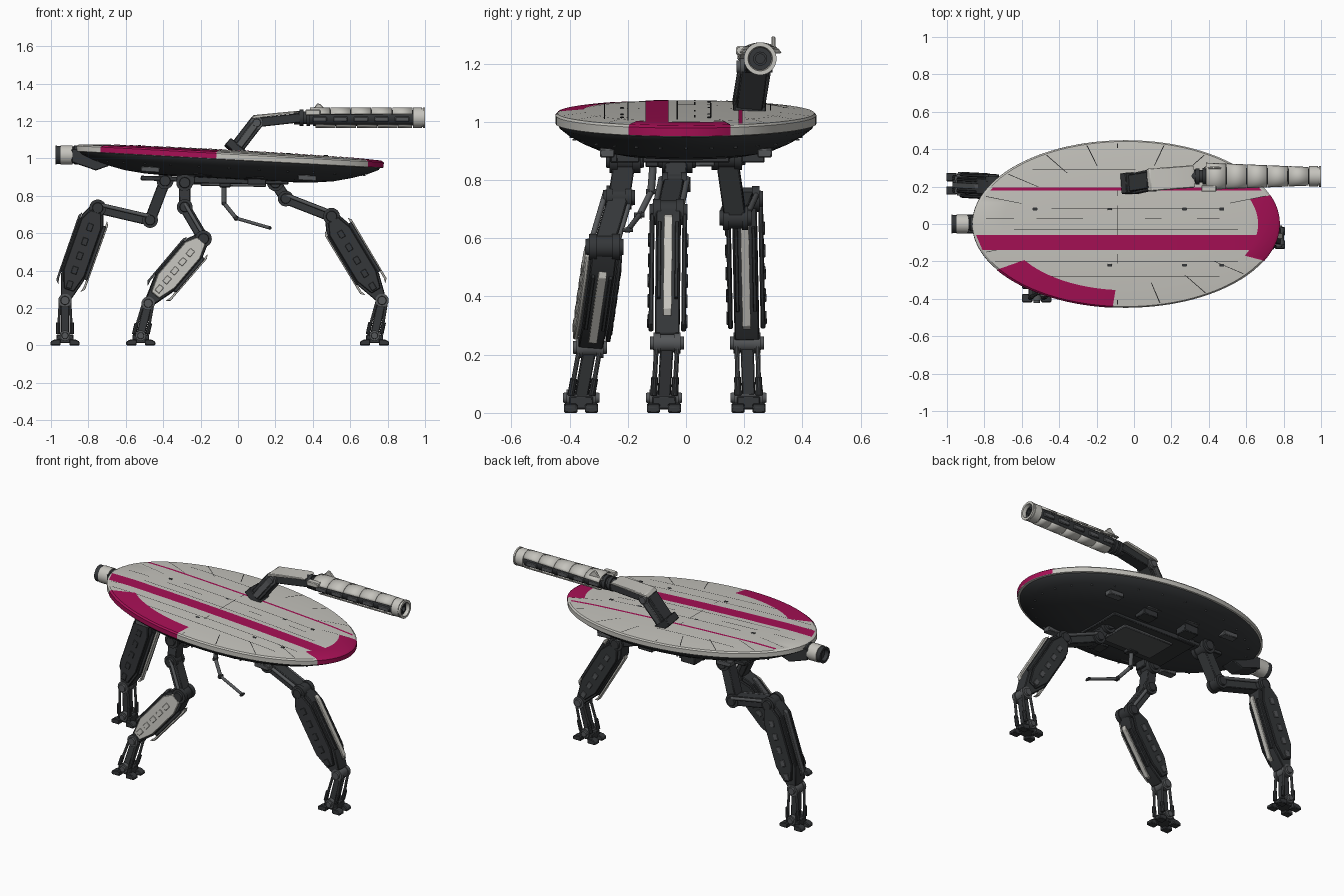
import bpy, bmesh
from math import sin, cos, pi, radians, sqrt
from mathutils import Vector as V, Matrix

if "Cube" in bpy.data.objects:
    bpy.data.objects.remove(bpy.data.objects["Cube"])

def material(name, c):
    m = bpy.data.materials.new(name)
    m.diffuse_color = (*c, 1)
    m.use_nodes = True
    m.node_tree.nodes["Principled BSDF"].inputs["Base Color"].default_value = m.diffuse_color
    return m

LIGHT = material("light_plating", (.56, .55, .51))
DARK = material("dark_metal", (.035, .038, .041))
METAL = material("joint_metal", (.09, .095, .1))
BLACK = material("seam", (.02, .02, .02))
PINK = material("stripe_pink", (.38, .005, .09))
A, B = .822, .448                                   # saucer half axes
DISC = Matrix.Translation((-.043, 0, 1.03)) @ Matrix.Rotation(radians(3.1), 4, 'Y')

def finish(name, bm, mat, matrix=None, bevel=0):
    bmesh.ops.remove_doubles(bm, verts=bm.verts, dist=1e-5)
    bmesh.ops.recalc_face_normals(bm, faces=bm.faces)
    me = bpy.data.meshes.new(name)
    bm.to_mesh(me)
    bm.free()
    me.materials.append(mat)
    ob = bpy.data.objects.new(name, me)
    bpy.context.collection.objects.link(ob)
    if matrix:
        ob.matrix_world = matrix
    if bevel:
        b = ob.modifiers.new("bevel", 'BEVEL')
        b.width, b.segments = bevel, 1
    return ob

def skin(name, rows, mat, closed=False, matrix=None):
    """Quad surface through rows of points."""
    bm = bmesh.new()
    vs = [[bm.verts.new(p) for p in r] for r in rows]
    n = len(rows[0])
    for a, b in zip(vs, vs[1:]):
        for i in range(n if closed else n - 1):
            j = (i + 1) % n
            bm.faces.new((a[i], a[j], b[j], b[i]))
    return finish(name, bm, mat, matrix)

def frame(p, q):
    d = (q - p).normalized()
    ref = V((0, 1, 0)) if abs(d.y) < .9 else V((1, 0, 0))
    s = (ref - d * ref.dot(d)).normalized()
    return d, s, d.cross(s)

def turned(name, p, q, prof, mat, n=24):
    """Lathe (distance, radius) profile along the axis p-q."""
    p, q = V(p), V(q)
    d, s, f = frame(p, q)
    return skin(name, [[p + d * t + (s * cos(2*pi*i/n) + f * sin(2*pi*i/n)) * r for i in range(n)]
                       for t, r in prof], mat, True)

def rod(name, p, q, r, mat, n=20):
    L, c = (V(q) - V(p)).length, r * .15
    return turned(name, p, q, [(0, 0), (0, r - c), (c, r), (L - c, r), (L, r - c), (L, 0)], mat, n)

def pin(name, c, half, r, mat):
    """Joint: drum across y with a smaller cap at both ends."""
    c, y = V(c), V((0, half, 0))
    turned(name, c - y, c + y, [(0, 0), (0, r*.6), (.012, r*.65), (.012, r), (half*.6, r), (half*.6, r*.88),
           (half*1.4, r*.88), (half*1.4, r), (2*half-.012, r), (2*half-.012, r*.65), (2*half, r*.6), (2*half, 0)], mat)

def plate(name, p, q, outline, thick, mat, off=0, bevel=.004):
    """Outline (along, across) in the plane of p-q, extruded sideways."""
    p, q = V(p), V(q)
    d, s, f = frame(p, q)
    bm = bmesh.new()
    lo, hi = [[bm.verts.new(p + d*t + f*w + s*(off + k*thick/2)) for t, w in outline] for k in (-1, 1)]
    bm.faces.new(lo)
    bm.faces.new(hi[::-1])
    for i in range(len(lo)):
        j = (i + 1) % len(lo)
        bm.faces.new((lo[i], hi[i], hi[j], lo[j]))
    return finish(name, bm, mat, bevel=bevel)

def bar(name, p, q, w, thick, mat, off=0, shift=0):
    L = (V(q) - V(p)).length
    return plate(name, p, q, [(0, shift-w/2), (L, shift-w/2), (L, shift+w/2), (0, shift+w/2)], thick, mat, off)

# --- saucer ---
DECK = [(0, .015), (.4, .013), (.8, .008), (.985, 0), (1, -.008), (1, -.036), (.97, -.04)]
BOWL = [(.985, -.036), (.97, -.05), (.9, -.075), (.8, -.1), (.68, -.123), (.55, -.135), (.4, -.14), (0, -.14)]

def topz(r):
    for (r0, z0), (r1, z1) in zip(DECK, DECK[1:4]):
        if r <= r1:
            return z0 + (z1 - z0) * (r - r0) / (r1 - r0)
    return 0

def lathe(name, prof, mat, a0=0, a1=360, n=96):
    full = a1 - a0 == 360
    ang = [radians(a0 + (a1 - a0) * i / n) for i in range(n if full else n + 1)]
    return skin(name, [[(A*r*cos(a), B*r*sin(a), z) for a in ang] for r, z in prof], mat, full, DISC)

def strip(name, y0, y1, x0, x1, mat, h, edge=.985, n=32):
    rows = []
    for y in (y0, y1):
        X = A * sqrt(edge**2 - (y/B)**2)
        lo, hi = max(x0, -X), min(x1, X)
        xs = [lo + (hi - lo) * i / n for i in range(n + 1)]
        rows.append([(x, y, topz(sqrt((x/A)**2 + (y/B)**2)) + h) for x in xs])
    return skin(name, rows, mat, False, DISC)

lathe("saucer_deck", DECK, LIGHT)
lathe("saucer_bowl", BOWL, DARK)
def arc(name, a0, a1, rin):
    lathe(name, [(rin, topz(rin) + .002), (.985, .002), (1.003, -.007), (1.003, -.035)], PINK, a0, a1, 24)
arc("front_rim_marking", -26, 20, .86)
arc("side_rim_marking", 213, 265, .79)
strip("wide_stripe", -.14, -.06, -2, .72, PINK, .002)
strip("thin_stripe", .18, .194, -2, 2, PINK, .002, .97)
for y, x0, x1 in ((.03, -.48, -.23), (.03, .1, .19), (.03, .38, .5), (.03, -.75, -.6), (.085, -.4, .5),
                  (-.28, -.55, .5), (.29, -.5, .05), (-.2, -.7, .6), (-.03, -.6, .6)):
    strip("deck_seam", y - .0018, y + .0018, x0, x1, BLACK, .0012)
for y0, y1 in ((.15, .43), (-.06, .1), (-.43, -.16)):
    strip("deck_cross_seam", y0, y1, -.047, -.043, BLACK, .0012, n=1)
for a in (20, 38, 58, 75, 105, 122, 142, 160, 200, 283, 302, 322, 340):
    lathe("radial_seam", [(r, topz(r) + .0012) for r in (.72, .8, .97)], BLACK, a, a + .4, 1)
for x, y in ((-.5, .08), (-.1, .08), (.3, .08), (.5, .08), (.3, -.22), (-.1, -.22), (.5, -.22)):
    bar("deck_hatch", (x, y, topz(.4)), (x + .025, y, topz(.4)), .004, .014, DARK).matrix_world = DISC
for k in range(28):                                  # rim fasteners under the bowl edge
    a = 2*pi*k/28
    c = DISC @ V((A*.88*cos(a), B*.88*sin(a), -.08))
    rod("rim_fastener", c, c + V((.0, .0, -.006)), .006, METAL, 8)
for sy in (-1, 1):                                   # vents in the bowl
    for x in (-.42, -.14, .14, .42):
        bar("bowl_vent", (x - .05, sy*.27, -.112), (x + .05, sy*.27, -.112), .03, .05, METAL).matrix_world = DISC

# --- rear thruster ---
turned("thruster", (-.85, 0, 1.018), (-1, 0, 1.018), [(0, 0), (0, .05), (.025, .05), (.03, .045), (.1, .045)], DARK, 32)
turned("thruster_band", (-.885, 0, 1.018), (-1, 0, 1.018), [(0, .044), (0, .052), (.065, .052), (.065, .044)], LIGHT, 32)
turned("thruster_nozzle", (-.95, 0, 1.018), (-1, 0, 1.018), [(0, .048), (.027, .05), (.027, .036), (.005, .03), (.005, 0)], DARK, 32)
plate("thruster_mount", (-.89, 0, 1.02), (0, 0, 1.02), [(0, -.04), (.13, -.085), (.2, -.06), (.2, .03), (0, .03)], .1, DARK)

# --- belly chassis ---
bar("chassis_plate", (-.32, 0, .893), (.27, 0, .885), .05, .3, DARK)
bar("chassis_keel", (-.2, 0, .868), (.15, 0, .862), .03, .2, METAL)
bar("rear_beam", (-.52, .12, .895), (-.2, .12, .885), .025, .07, DARK)
for x, y in ((-.28, -.22), (.1, -.2), (.1, .23), (-.2, .23)):
    bar("chassis_block", (x - .05, y, .885), (x + .05, y, .885), .05, .08, DARK)

# --- three legs: hip, elbow, knee, ankle, foot centre ---
LEGS = {
    "rear_leg": [(-.39, .14, .88), (-.47, .17, .67), (-.75, .2, .735), (-.925, .21, .24), (-.925, .215, .04)],
    "side_leg": [(-.285, -.21, .87), (-.285, -.23, .74), (-.185, -.28, .57), (-.48, -.33, .225), (-.52, -.36, .04)],
    "front_leg": [(.2, -.03, .87), (.255, -.04, .785), (.5, -.06, .69), (.77, -.065, .24), (.73, -.075, .04)]}
for leg, pts in LEGS.items():
    hip, elbow, knee, ankle, foot = map(V, pts)
    pin(leg + "_hip", hip, .065, .045, DARK)
    pin(leg + "_elbow", elbow, .055, .042, DARK)
    pin(leg + "_knee", knee, .065, .045, DARK)
    pin(leg + "_ankle", ankle, .058, .036, METAL)
    bar(leg + "_hip_link", hip, elbow, .06, .075, DARK)
    bar(leg + "_thigh", elbow, knee, .06, .07, DARK)
    for s in (-1, 1):
        o = V((0, s*.045, .02))
        rod(leg + "_thigh_piston", elbow + o, knee + o, .01, METAL, 12)
    # shin: core, side armour, edge armour, ribs
    L = (ankle - knee).length
    shape = [(-.01, -.035), (.06, -.068), (L - .13, -.068), (L - .02, -.03), (L - .02, .03),
             (L - .13, .06), (.08, .06), (-.01, .03)]
    plate(leg + "_shin", knee, ankle, shape, .085, DARK)
    armour = [(t * .86 + .03, w * .92) for t, w in shape]
    outer = LIGHT if leg == "side_leg" else DARK
    plate(leg + "_outer_armour", knee, ankle, armour, .016, outer, -.056)
    plate(leg + "_inner_armour", knee, ankle, armour, .016, DARK, .056)
    for i in range(5):
        t = .09 + i * (L - .2) / 4
        for o in (-.066, .066):
            plate(leg + "_armour_rib", knee, ankle, [(t, -.02), (t+.04, -.02), (t+.04, .01), (t, .01)], .006,
                  outer if o < 0 else METAL, o, .002)
    edges = [(1, LIGHT), (-1, LIGHT if leg == "front_leg" else METAL)]
    for s, m in edges:
        e = [(.05, s*.07), (L - .1, s*.07), (L - .07, s*.062), (L - .09, s*.082), (.07, s*.084)]
        plate(leg + "_edge_armour", knee, ankle, e, .03, m, bevel=.002)
        for o in (-.03, .03):
            plate(leg + "_edge_rail", knee, ankle, [(.08, s*.058), (L-.14, s*.058), (L-.14, s*.076), (.08, s*.076)],
                  .012, DARK, o, .002)
    # lower strut and foot
    top = foot + V((0, 0, .02))
    bar(leg + "_strut", ankle, top, .045, .045, DARK)
    for sx in (-1, 1):
        for sy in (-1, 1):
            o, u = V((sx*.026, sy*.036, 0)), V((sx*.036, sy*.036, 0))
            rod(leg + "_strut_rod", ankle + o, top + u, .008, METAL, 10)
            rod(leg + "_rod_sleeve", top + u, top + u + (ankle - top) * .35, .012, DARK, 10)
            c = foot + V((sx*.048, sy*.036, 0))
            plate(leg + "_toe", (c.x, c.y, 0), (c.x + sx, c.y, 0),
                  [(-.025, 0), (.03, 0), (.03, .02*-sx*-1), (.012, .03*sx), (-.025, .034*sx)], .045, DARK)
    bar(leg + "_foot_block", foot - V((.045, 0, .005)), foot + V((.045, 0, -.005)), .045, .08, DARK)
    pin(leg + "_foot_joint", foot + V((0, 0, .012)), .062, .028, METAL)

# --- small belly manipulator ---
arm = [(-.075, -.11, .89), (-.075, -.12, .76), (-.01, -.16, .68), (.17, -.2, .628)]
for i, (p, q) in enumerate(zip(arm, arm[1:])):
    rod("manipulator_segment", p, q, .013 - i*.002, METAL, 12)
    pin("manipulator_joint", q, .018, .014 if i < 2 else .01, DARK)
bar("manipulator_mount", (-.1, -.11, .865), (-.04, -.11, .865), .04, .06, DARK)

# --- cannon on its arm ---
GY, GZ = .255, 1.217
bar("cannon_base", (-.03, .215, 1.035), (.0, .22, 1.07), .11, .11, DARK)
bar("cannon_arm", (-.02, .215, 1.04), (.1, .235, 1.195), .075, .09, DARK)
for o in (-.05, .05):
    bar("cannon_arm_rail", (0, .215, 1.06), (.09, .235, 1.18), .04, .012, METAL, o)
pin("cannon_elbow", (.1, .235, 1.19), .062, .034, METAL)
bar("cannon_forearm", (.09, .235, 1.19), (.33, GY, 1.217), .05, .075, DARK)
plate("forearm_cover", (.07, .235, 1.2), (.33, GY, 1.225), [(0, .012), (.02, .03), (.24, .03), (.26, .02)], .12, LIGHT)
turned("cannon_collar", (.3, GY, GZ), (1, GY, GZ), [(0, 0), (0, .035), (.03, .035), (.03, .043), (.05, .043), (.05, .034),
       (.065, .034), (.065, .045), (.085, .045), (.085, .036), (.12, .036), (.12, 0)], DARK, 32)
turned("cannon_barrel", (.4, GY, GZ), (1, GY, GZ), [(0, 0), (0, .045), (.54, .042), (.54, 0)], DARK, 32)
turned("muzzle", (.935, GY, GZ), (1, GY, GZ), [(0, .03), (0, .054), (.048, .054), (.048, .05), (.055, .05), (.055, .056),
       (.065, .056), (.065, .042), (.04, .038)], LIGHT, 40)
turned("muzzle_bore", (.95, GY, GZ), (1, GY, GZ), [(0, .045), (.028, .04), (.028, .024), (.038, .024), (.038, .016), (.01, .016), (.01, 0)], DARK, 32)

def shroud(name, x0, x1, w0, w1, h, a0, a1):
    rows = [[(x, GY + w*cos(radians(a0 + (a1-a0)*i/10)), GZ + h*sin(radians(a0 + (a1-a0)*i/10))) for i in range(11)]
            for x, w in ((x0, w0), (x1, w1))]
    s = skin(name, rows, LIGHT).modifiers.new("thickness", 'SOLIDIFY')
    s.thickness, s.offset = .006, 0

for i in range(5):                                   # segmented upper and lower shrouds
    x, w = .385 + i*.11, .076 - i*.005
    shroud("upper_shroud", x, x + .107, w, w - .005, .053, 22, 158)
    shroud("lower_shroud", x + .03, min(x + .137, .93), .054, .054, .053, 225, 315)
    for s in (-1, 1):
        bar("barrel_slot_frame", (x + .015, GY + s*.045, GZ - .008), (x + .09, GY + s*.045, GZ - .008), .028, .012, METAL)
plate("sight_fin", (.37, .3, 1.245), (1, .3, 1.245), [(0, 0), (.13, 0), (.1, .015), (.07, .045), (.055, .05), (.04, .03)], .014, LIGHT)
bar("sight_box", (.36, .19, 1.245), (.44, .19, 1.245), .03, .035, LIGHT)

bpy.ops.object.select_all(action='SELECT')
bpy.context.view_layer.objects.active = bpy.data.objects["saucer_deck"]
bpy.ops.object.shade_smooth_by_angle(angle=radians(32))
